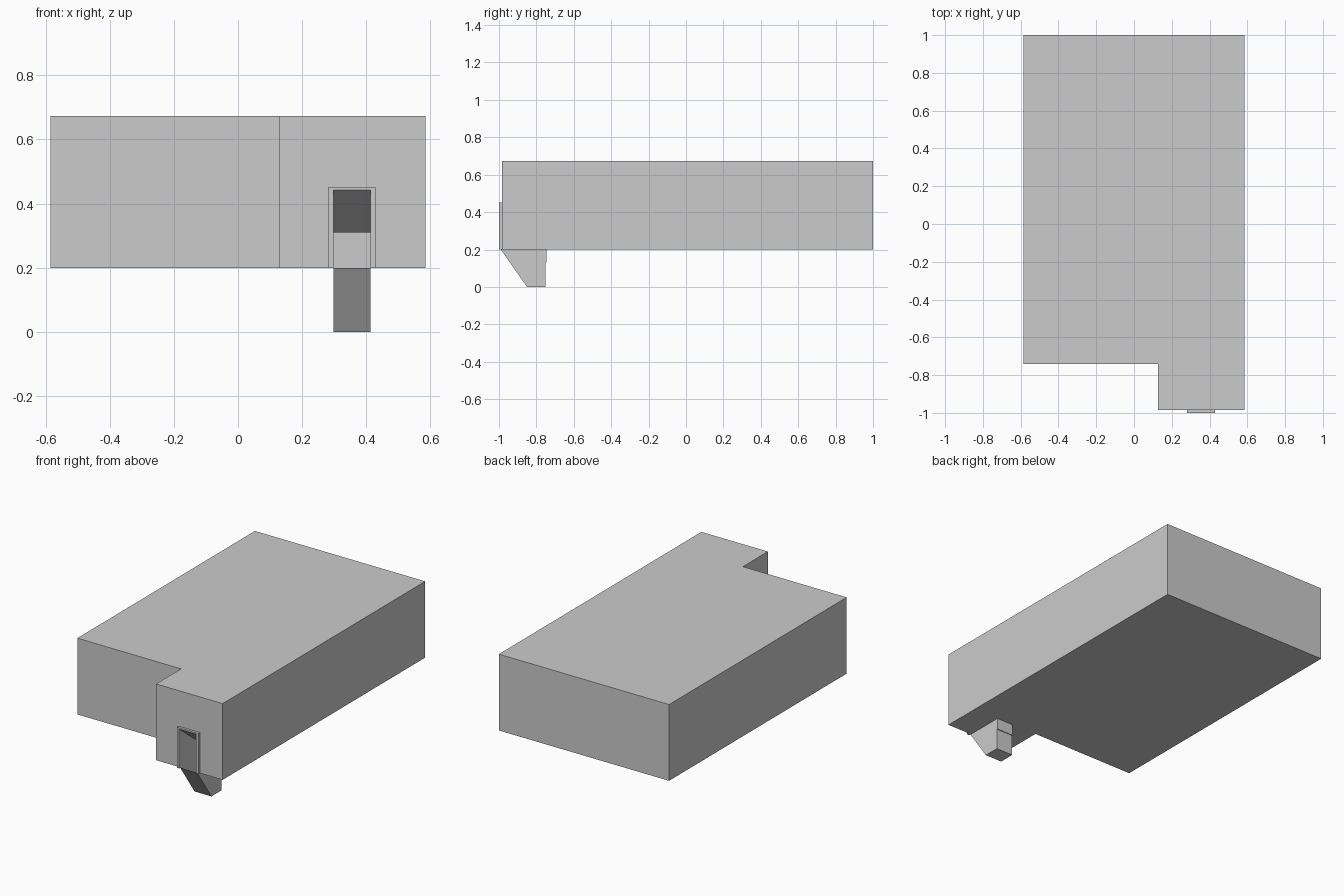
import bpy
import bmesh
from mathutils import Vector

if "Cube" in bpy.data.objects:
    bpy.data.objects.remove(bpy.data.objects["Cube"])


def prism(name, profile, direction, open_edges=()):
    """Extrude a flat profile; open_edges are side faces left out."""
    bm = bmesh.new()
    a = [bm.verts.new(p) for p in profile]
    b = [bm.verts.new(Vector(p) + Vector(direction)) for p in profile]
    bm.faces.new(a)
    bm.faces.new(b)
    n = len(a)
    for i in range(n):
        if i not in open_edges:
            j = (i + 1) % n
            bm.faces.new((a[i], a[j], b[j], b[i]))
    bmesh.ops.recalc_face_normals(bm, faces=bm.faces)
    mesh = bpy.data.meshes.new(name)
    bm.to_mesh(mesh)
    bm.free()
    obj = bpy.data.objects.new(name, mesh)
    bpy.context.collection.objects.link(obj)
    return obj


def side_profile(x, points):
    return [(x, y, z) for y, z in points]


X0, X1 = 0.297, 0.413      # chute width
BOTTOM, TOP = 0.20, 0.673  # housing heights

# L-shaped housing
outline = [(-0.584, 1), (-0.584, -0.74), (0.128, -0.74),
           (0.128, -0.985), (0.584, -0.985), (0.584, 1)]
housing = prism("housing", [(x, y, BOTTOM) for x, y in outline],
                (0, 0, TOP - BOTTOM))

# Raised plate around the slot
plate = prism("slot_frame", side_profile(0.281, [
    (-1, BOTTOM), (-0.985, BOTTOM), (-0.985, 0.452), (-1, 0.452)]),
    (0.148, 0, 0))

# Slot recess with a sloping ceiling, open at the bottom into the chute
cutter = prism("slot_cutter", side_profile(X0, [
    (-1.05, 0.443), (-1.0, 0.443), (-0.83, 0.31), (-0.745, 0.31),
    (-0.745, 0.1), (-1.05, 0.1)]), (X1 - X0, 0, 0))
cutter.hide_render = True
cutter.hide_viewport = True
for part in (housing, plate):
    mod = part.modifiers.new("slot", 'BOOLEAN')
    mod.object = cutter
    mod.operation = 'DIFFERENCE'
    mod.solver = 'EXACT'

# Thin tapered chute hanging below, open at the top
prism("chute", side_profile(X0, [
    (-0.99, BOTTOM), (-0.85, 0), (-0.75, 0), (-0.75, 0.13),
    (-0.745, 0.13), (-0.745, BOTTOM)]), (X1 - X0, 0, 0), open_edges=(5,))
